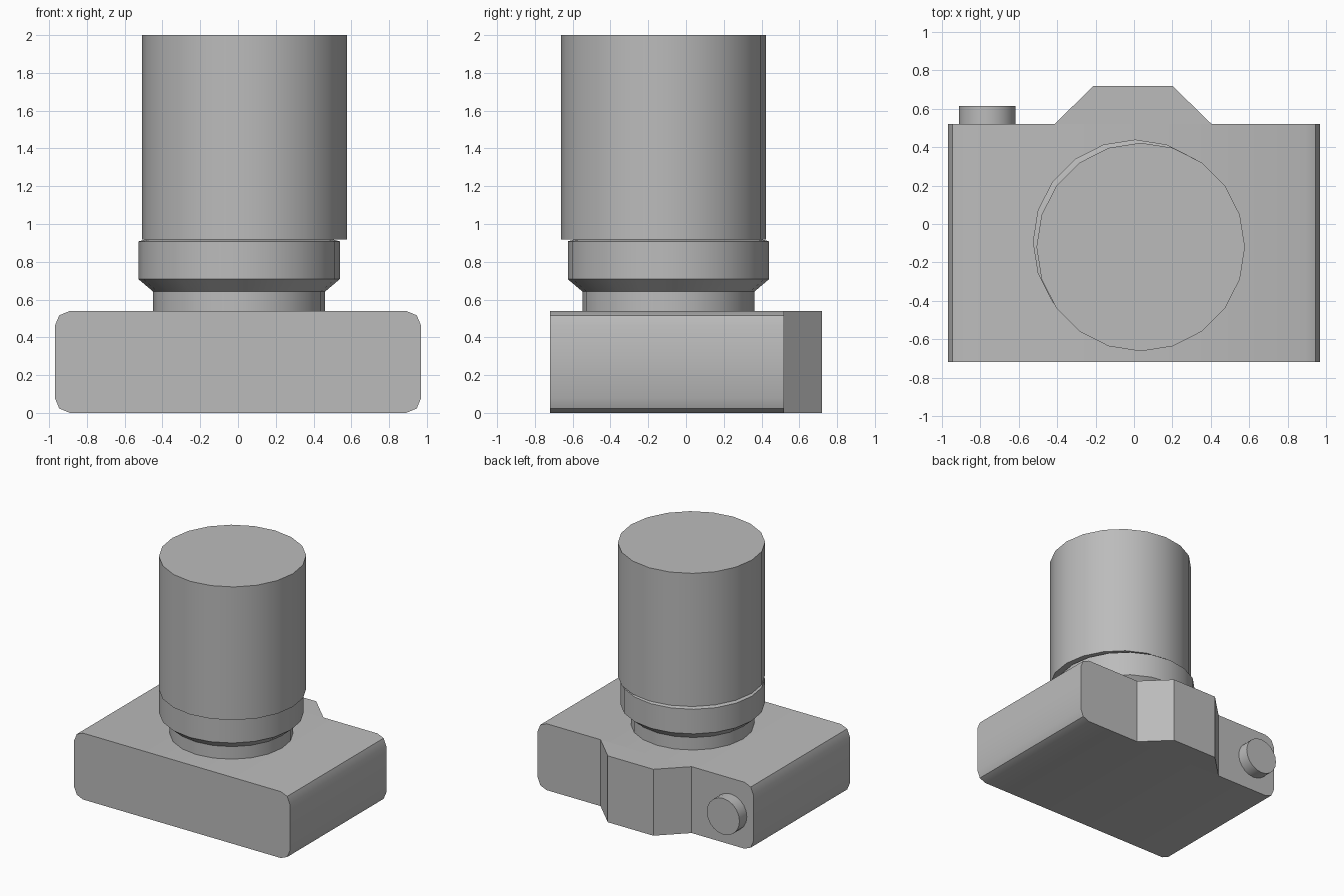
import bpy, bmesh, math
from mathutils import Matrix, Vector

if "Cube" in bpy.data.objects:
    bpy.data.objects.remove(bpy.data.objects["Cube"], do_unlink=True)

GREY = (0.5, 0.5, 0.5, 1)
mat = bpy.data.materials.new("plain_grey")
mat.use_nodes = True
mat.diffuse_color = GREY
mat.node_tree.nodes["Principled BSDF"].inputs["Base Color"].default_value = GREY


def finish(name, bm, angle=30):
    """Turn a bmesh into a named, shaded object."""
    bmesh.ops.recalc_face_normals(bm, faces=bm.faces)
    mesh = bpy.data.meshes.new(name)
    bm.to_mesh(mesh)
    bm.free()
    mesh.materials.append(mat)
    ob = bpy.data.objects.new(name, mesh)
    bpy.context.collection.objects.link(ob)
    bpy.ops.object.select_all(action="DESELECT")
    ob.select_set(True)
    bpy.context.view_layer.objects.active = ob
    bpy.ops.object.shade_smooth_by_angle(angle=math.radians(angle))
    return ob


def extrude(name, points, offset):
    """Prism from a flat outline."""
    bm = bmesh.new()
    face = bm.faces.new([bm.verts.new(p) for p in points])
    new = bmesh.ops.extrude_face_region(bm, geom=[face])["geom"]
    verts = [v for v in new if isinstance(v, bmesh.types.BMVert)]
    bmesh.ops.translate(bm, verts=verts, vec=offset)
    return finish(name, bm)


def turned(name, profile, centre, axis="Z", sides=20):
    """Closed solid of (radius, height) rings stacked along an axis."""
    bm = bmesh.new()
    rings = []
    for r, h in profile:
        angles = [2 * math.pi * i / sides for i in range(sides)]
        rings.append([bm.verts.new((r * math.cos(a), r * math.sin(a), h)) for a in angles])
    for low, high in zip(rings, rings[1:]):
        for i in range(sides):
            j = (i + 1) % sides
            bm.faces.new((low[i], low[j], high[j], high[i]))
    bm.faces.new(rings[0])
    bm.faces.new(rings[-1])
    if axis == "Y":
        bm.transform(Matrix.Rotation(-math.pi / 2, 4, "X"))
    bm.transform(Matrix.Translation(centre))
    return finish(name, bm)


# Body: block with rounded long edges
W, H, R, FRONT, BACK = 0.97, 0.54, 0.08, -0.72, 0.52
outline = []
for k, (cx, cz) in enumerate([(W - R, H - R), (R - W, H - R), (R - W, R), (W - R, R)]):
    for step in range(3):
        a = math.radians(90 * k + 45 * step)
        outline.append((cx + R * math.cos(a), FRONT, cz + R * math.sin(a)))
extrude("body", outline, Vector((0, BACK - FRONT, 0)))

# Viewfinder hump on the back edge
hump = [(-0.415, BACK, 0), (-0.21, 0.72, 0), (0.2, 0.72, 0), (0.405, BACK, 0)]
extrude("viewfinder_hump", hump, Vector((0, 0, H)))

# Shutter button
turned("shutter_button", [(0.147, -0.01), (0.147, 0.095)], (-0.765, BACK, 0.265), "Y")

# Lens: stepped mount and ring, then a slightly offset barrel
turned("lens_mount_ring",
       [(0.455, H - 0.01), (0.455, 0.642), (0.533, 0.708), (0.533, 0.908), (0.5, 0.917)],
       (0.006, -0.093, 0))
turned("lens_barrel", [(0.543, 0.917), (0.543, 2.0)], (0.035, -0.12, 0))
